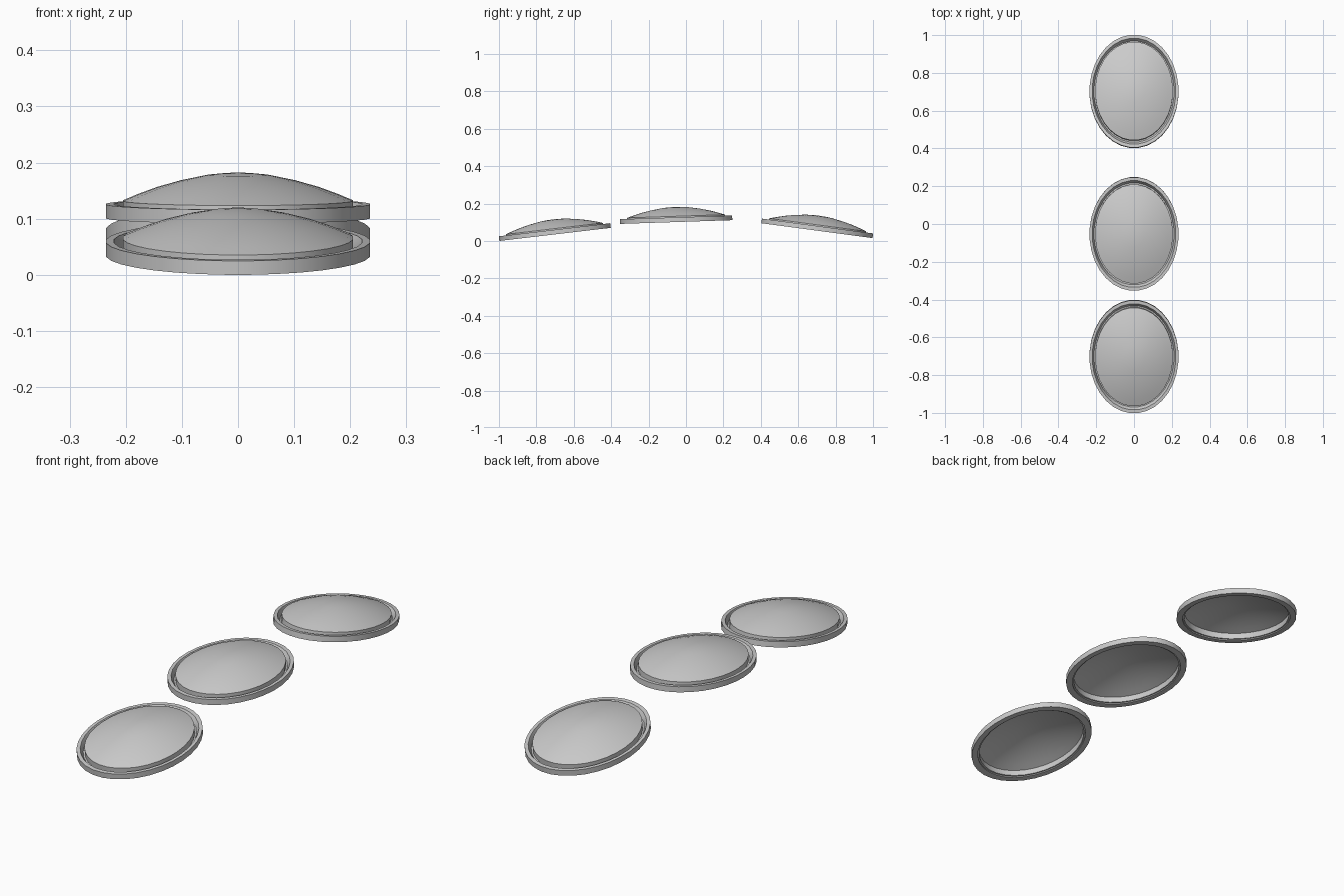
import bpy, bmesh
from math import cos, sin, tau, radians

if "Cube" in bpy.data.objects:
    bpy.data.objects.remove(bpy.data.objects["Cube"])

SEG = 32
STRETCH = 0.30 / 0.235   # oval proportion, y over x


def lathe(name, profile, closed, loc, tilt):
    """Spin an (r, z) profile into an oval part and place it tilted about x."""
    bm = bmesh.new()
    rings = []
    for r, z in profile:
        if r == 0:
            rings.append([bm.verts.new((0, 0, z))] * SEG)
        else:
            rings.append([bm.verts.new((r * cos(tau * (i + 0.5) / SEG),
                                        r * STRETCH * sin(tau * (i + 0.5) / SEG), z))
                          for i in range(SEG)])
    pairs = list(zip(rings, rings[1:]))
    if closed:
        pairs.append((rings[-1], rings[0]))
    for a, b in pairs:
        for i in range(SEG):
            j = (i + 1) % SEG
            quad = list(dict.fromkeys((a[i], a[j], b[j], b[i])))
            bm.faces.new(quad)
    mesh = bpy.data.meshes.new(name)
    bm.to_mesh(mesh)
    bm.free()
    obj = bpy.data.objects.new(name, mesh)
    bpy.context.collection.objects.link(obj)
    obj.location = loc
    obj.rotation_euler.x = radians(tilt)
    bpy.ops.object.select_all(action='DESELECT')
    obj.select_set(True)
    bpy.context.view_layer.objects.active = obj
    bpy.ops.object.shade_smooth_by_angle(angle=radians(30))
    return obj


# Rim: outer band, top lip, and groove wall down to the underside
rim = [(0.236, 0), (0.236, 0.025), (0.222, 0.025), (0.212, 0.005), (0.212, 0)]
# Dome: short skirt rising from the groove, then a shallow cap
dome = [(0.212, 0.005), (0.206, 0.005), (0.206, 0.031), (0.180, 0.042), (0.145, 0.055),
        (0.103, 0.067), (0.055, 0.077), (0.025, 0.080), (0, 0.081)]

# Three lenses along y, the outer two leaning down at their far ends
for label, y, z, tilt in (("front", -0.70, 0.035, 6.7),
                          ("middle", -0.052, 0.101, 1.9),
                          ("back", 0.70, 0.055, -7.6)):
    lathe(label + "_rim", rim, True, (0, y, z), tilt)
    lathe(label + "_dome", dome, False, (0, y, z), tilt)
